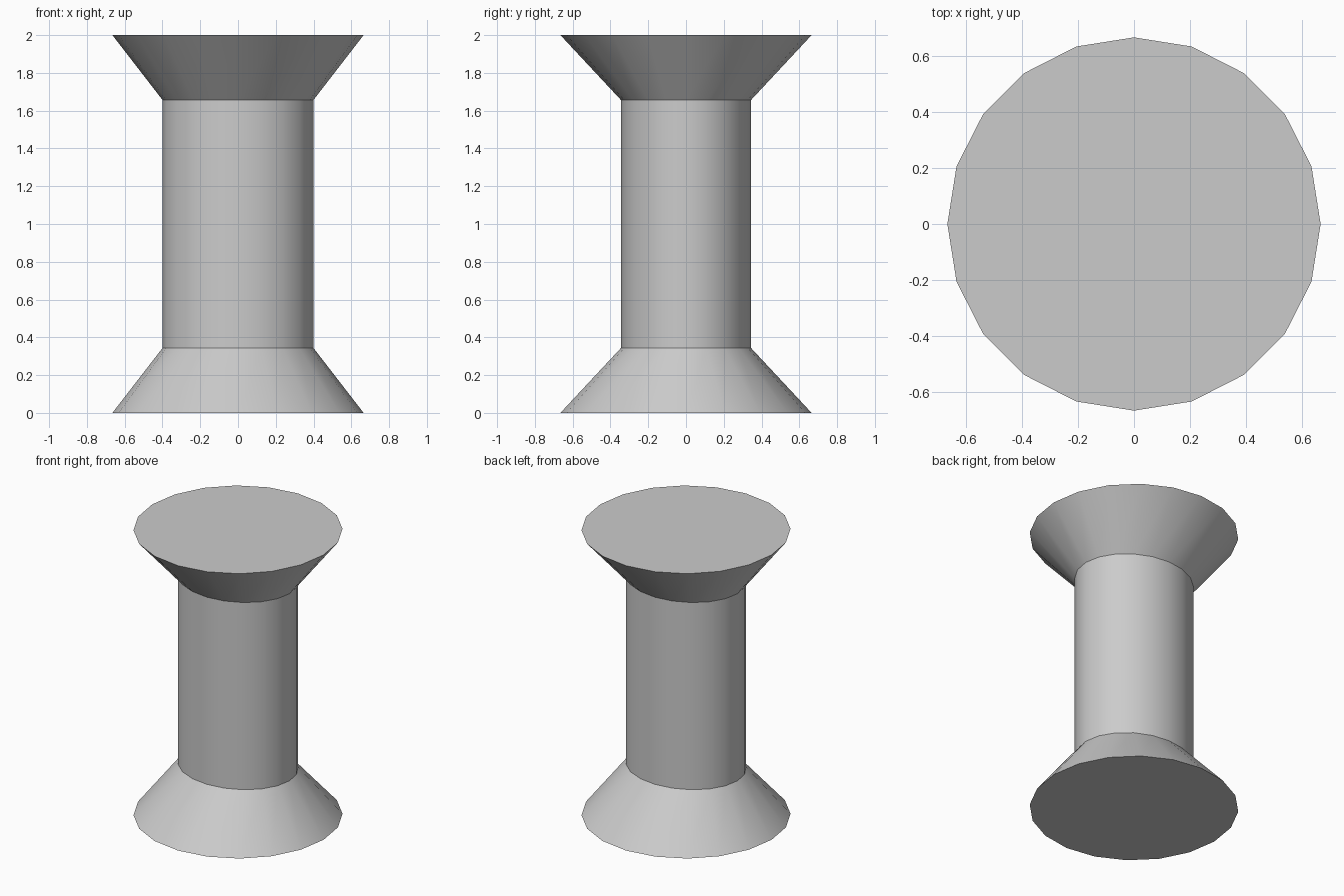
import bpy, bmesh, math

if "Cube" in bpy.data.objects:
    bpy.data.objects.remove(bpy.data.objects["Cube"])

SIDES = 20

# (z, x radius, y radius): round flared ends, oval shaft
RINGS = [(0.0, 0.665, 0.665), (0.343, 0.40, 0.345),
         (1.657, 0.40, 0.345), (2.0, 0.665, 0.665)]


def ring(bm, z, rx, ry):
    step = 2 * math.pi / SIDES
    return [bm.verts.new((rx * math.cos(i * step), ry * math.sin(i * step), z))
            for i in range(SIDES)]


# Spool body lofted through the rings and capped at both ends
bm = bmesh.new()
loops = [ring(bm, *r) for r in RINGS]
for low, high in zip(loops, loops[1:]):
    for i in range(SIDES):
        j = (i + 1) % SIDES
        bm.faces.new((low[i], low[j], high[j], high[i]))
bm.faces.new(loops[0][::-1])
bm.faces.new(loops[-1])

mesh = bpy.data.meshes.new("spool")
bm.to_mesh(mesh)
bm.free()
spool = bpy.data.objects.new("spool", mesh)
bpy.context.collection.objects.link(spool)

# Smooth sides with crisp rims and shoulders
bpy.context.view_layer.objects.active = spool
spool.select_set(True)
bpy.ops.object.shade_smooth_by_angle(angle=math.radians(30))
